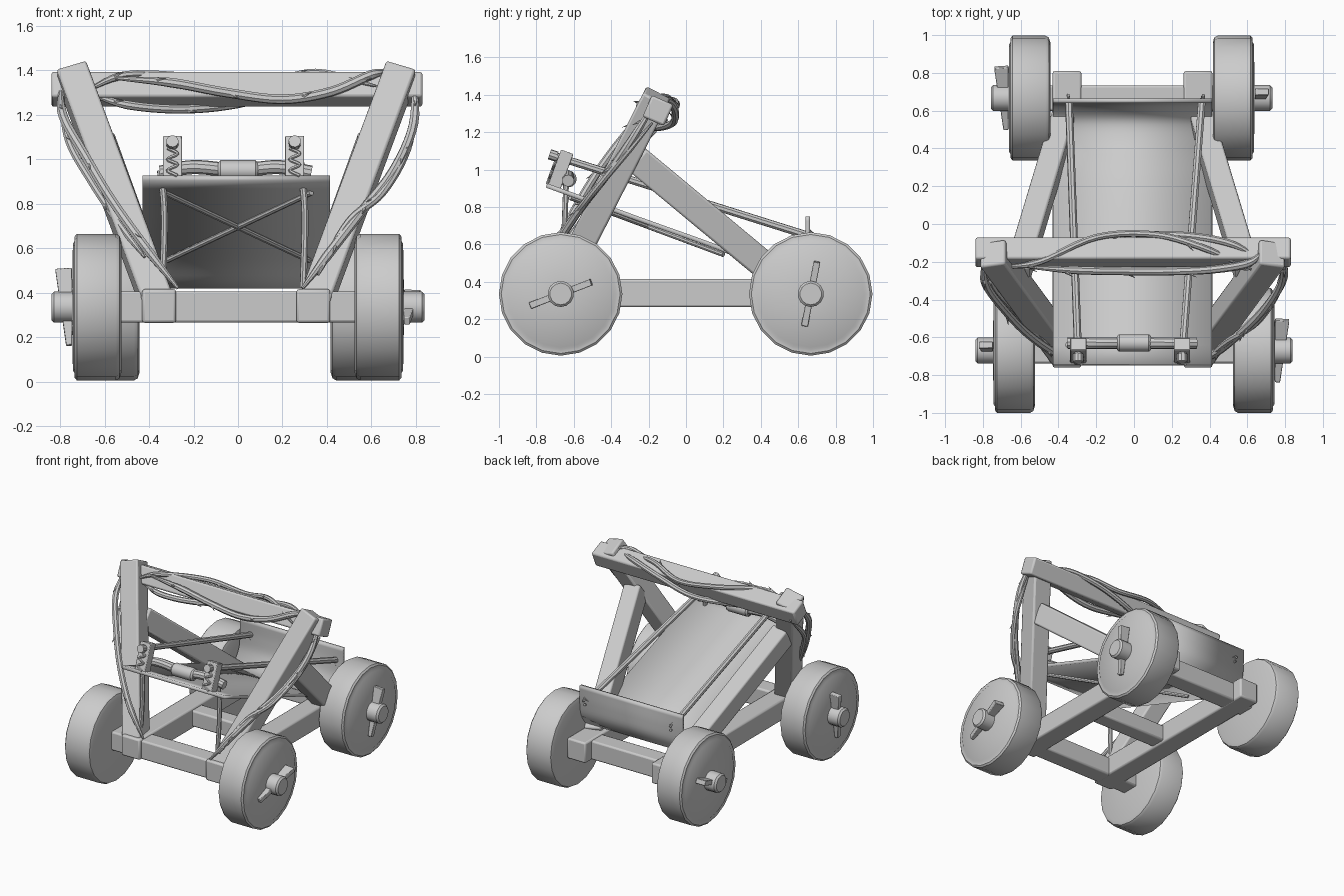
import bpy, bmesh, math
from mathutils import Vector, Matrix

if "Cube" in bpy.data.objects:
    bpy.data.objects.remove(bpy.data.objects["Cube"])

wood = bpy.data.materials.new("plain_grey")
wood.diffuse_color = (0.6, 0.6, 0.6, 1)
wood.use_nodes = True
wood.node_tree.nodes["Principled BSDF"].inputs["Base Color"].default_value = wood.diffuse_color


def finish(bm, name, bevel=0, angle=35):
    bmesh.ops.recalc_face_normals(bm, faces=bm.faces)
    me = bpy.data.meshes.new(name)
    bm.to_mesh(me)
    bm.free()
    me.materials.append(wood)
    ob = bpy.data.objects.new(name, me)
    bpy.context.collection.objects.link(ob)
    if bevel:
        m = ob.modifiers.new("soft_edges", 'BEVEL')
        m.width, m.segments = bevel, 2
    bpy.ops.object.select_all(action='DESELECT')
    ob.select_set(True)
    bpy.context.view_layer.objects.active = ob
    bpy.ops.object.shade_smooth_by_angle(angle=math.radians(angle))
    return ob


def basis(d, ref):
    d = d.normalized()
    x = (ref - d * ref.dot(d)).normalized()
    return Matrix((x, d.cross(x), d)).transposed()


def beam(name, p, q, w, d, ref=(1, 0, 0), bevel=0.012, taper=1):
    """Square timber from p to q; w is measured along ref."""
    p, q = Vector(p), Vector(q)
    b = basis(q - p, Vector(ref))
    bm = bmesh.new()
    rings = []
    for c, k in ((p, 1), (q, taper)):
        rings.append([bm.verts.new(c + b @ Vector((i * w * k / 2, j * d / 2, 0)))
                      for i, j in ((-1, -1), (1, -1), (1, 1), (-1, 1))])
    bm.faces.new(rings[0])
    bm.faces.new(rings[1])
    for i in range(4):
        j = (i + 1) % 4
        bm.faces.new((rings[0][i], rings[0][j], rings[1][j], rings[1][i]))
    return finish(bm, name, bevel)


def lathe(name, profile, centre, sides):
    """Profile of (x, radius) turned about the x axis."""
    bm = bmesh.new()
    rings = [[bm.verts.new(Vector(centre) + Vector((x, r * math.sin(a), r * math.cos(a))))
              for a in (2 * math.pi * i / sides for i in range(sides))] for x, r in profile]
    for a, b in zip(rings, rings[1:]):
        for i in range(sides):
            j = (i + 1) % sides
            bm.faces.new((a[i], a[j], b[j], b[i]))
    bm.faces.new(rings[0])
    bm.faces.new(rings[-1])
    return finish(bm, name)


def smooth_path(pts, n=6):
    """Catmull-Rom samples through the points."""
    pts = [Vector(p) for p in pts]
    e = [2 * pts[0] - pts[1]] + pts + [2 * pts[-1] - pts[-2]]
    out = []
    for a, b, c, d in zip(e, e[1:], e[2:], e[3:]):
        for i in range(n):
            t = i / n
            out.append(0.5 * (2 * b + (c - a) * t + (2 * a - 5 * b + 4 * c - d) * t * t
                              + (3 * b - a - 3 * c + d) * t ** 3))
    return out + [pts[-1]]


def tube(name, pts, r, sides=8, thorns=0, taper=False):
    path = smooth_path(pts) if len(pts) > 2 else [Vector(p) for p in pts]
    bm = bmesh.new()
    rings = []
    for i, c in enumerate(path):
        d = path[min(i + 1, len(path) - 1)] - path[max(i - 1, 0)]
        b = basis(d, Vector((0.3, 1, 0.2)))
        t = i / (len(path) - 1)
        k = r * (min(1, 0.35 + 4 * min(t, 1 - t)) if taper else 1)
        rings.append([bm.verts.new(c + b @ Vector((k * math.cos(a), k * math.sin(a), 0)))
                      for a in (2 * math.pi * s / sides for s in range(sides))])
    for a, b in zip(rings, rings[1:]):
        for i in range(sides):
            j = (i + 1) % sides
            bm.faces.new((a[i], a[j], b[j], b[i]))
    bm.faces.new(rings[0])
    bm.faces.new(rings[-1])
    # small thorns leaning along the stem
    for n in range(thorns):
        i = int((n + 0.7) / (thorns + 0.4) * (len(path) - 2))
        d = (path[i + 1] - path[i]).normalized()
        out = basis(d, Vector((0, -1, 0.5 - n % 2))) @ Vector((1, 0, 0))
        rot = basis(out + d * 1.5, Vector((0, 0.2, 1))).to_4x4()
        bmesh.ops.create_cone(bm, cap_ends=True, segments=5, radius1=0.009, radius2=0, depth=0.05,
                              matrix=Matrix.Translation(path[i] + out * (r + 0.006)) @ rot)
    return finish(bm, name)


WHEEL = [(0.112, 0.05), (0.108, 0.285), (0.1, 0.297), (0.1, 0.318), (0.09, 0.33),
         (-0.085, 0.33), (-0.102, 0.32), (-0.11, 0.295), (-0.11, 0.05)]
HUB = 0.335

# wheels, axles and tapered lock pins
for label, y, wx, end in (("front", -0.67, 0.635, 0.84), ("rear", 0.667, 0.54, 0.745)):
    off = 0 if label == "front" else -0.013
    beam(label + "_axle", (-wx + off, y, HUB), (wx + off, y, HUB), 0.135, 0.14, (0, 1, 0))
    for s, side in ((-1, "left"), (1, "right")):
        cx = s * wx + off
        lathe(f"{label}_{side}_wheel", [(s * x, r) for x, r in WHEEL], (cx, y, HUB), 20)
        tip = s * end + off
        lathe(f"{label}_{side}_hub",
              [(cx, 0.07), (tip - s * 0.012, 0.07), (tip, 0.058)], (0, y, HUB), 14)
        a = {("front", 1): 21, ("rear", 1): 79, ("front", -1): 80, ("rear", -1): 20}[(label, s)]
        d = Vector((0, math.cos(math.radians(a)), math.sin(math.radians(a)))) * 0.175
        c = Vector((cx + s * 0.15, y, HUB))
        beam(f"{label}_{side}_pin", c + d, c - d - Vector((s * 0.025, 0, 0)),
             0.075, 0.036, bevel=0.004, taper=0.35)

# side rails, legs, diagonal braces
for s, side in ((-1, "left"), (1, "right")):
    X = lambda x: s * x - 0.008
    beam(side + "_rail", (X(0.347), -0.76, 0.34), (X(0.347), 0.81, 0.34), 0.152, 0.152)
    beam(side + "_leg", (X(0.35), -0.69, 0.34), (X(0.742), -0.155, 1.395), 0.14, 0.145)
    beam(side + "_brace", (X(0.36), 0.56, 0.37), (X(0.61), -0.27, 1.06), 0.125, 0.15)
    lathe(side + "_bolt", [(-0.02, 0.012), (-0.014, 0.02), (0.014, 0.02), (0.02, 0.012)],
          (X(0.745), -0.225, 1.345), 8)

beam("middle_crossbeam", (-0.35, -0.08, 0.34), (0.34, -0.08, 0.34), 0.12, 0.12, (0, 1, 0))
beam("top_beam", (-0.84, -0.15, 1.315), (0.83, -0.15, 1.315), 0.125, 0.125, (0, 0.9, -0.4))

# sloping chute with an upturned rear lip
curve = smooth_path([(0, -0.745, 0.915), (0, -0.25, 0.735), (0, 0.23, 0.56), (0, 0.42, 0.455),
                     (0, 0.55, 0.435), (0, 0.63, 0.52), (0, 0.65, 0.63), (0, 0.652, 0.75)], 5)
bm = bmesh.new()
rows = [[bm.verts.new((x, p.y, p.z)) for x in (-0.43, 0.413)] for p in curve]
for a, b in zip(rows, rows[1:]):
    bm.faces.new((a[0], a[1], b[1], b[0]))
chute = finish(bm, "chute")
mod = chute.modifiers.new("thickness", 'SOLIDIFY')
mod.thickness, mod.offset = 0.024, 0

# guide poles with knobs, tilted end blocks and zigzag lacing
for side, xf, xb in (("left", -0.295, -0.345), ("right", 0.255, 0.36)):
    tube(side + "_pole", [(xb, 0.66, 0.645), (xf, -0.71, 1.075)], 0.021, 8, thorns=2)
    tube(side + "_knob", [(xf, -0.73, 1.082), (xf, -0.69, 1.069)], 0.028, 10)
    lo, hi = Vector((xf, -0.705, 0.905)), Vector((xf, -0.635, 1.095))
    beam(side + "_end_block", lo, hi, 0.085, 0.07, bevel=0.005)
    tube(side + "_lacing", [lo.lerp(hi, 0.05 + 0.13 * i) + Vector((0.022 * (-1) ** i, -0.04, 0.012))
                            for i in range(6)], 0.008, 6)
    x = xf * 1.15
    tube(side + "_stay", [(x - 0.01, -0.64, 0.95), (x + 0.005, -0.645, 0.82),
                          (x + 0.008, -0.65, 0.68), (x, -0.66, 0.42)], 0.016, 8)

# crossbar and thick grip between the poles
tube("crossbar", [(-0.35, -0.63, 0.94), (-0.2, -0.63, 0.965), (0, -0.63, 0.95),
                  (0.18, -0.63, 0.965), (0.33, -0.63, 0.94)], 0.032, 10)
lathe("grip", [(-0.09, 0.036), (-0.078, 0.046), (0.078, 0.046), (0.09, 0.036)],
      (0, -0.63, 0.95), 12)

# crossed rods under the chute
for s, name in ((-1, "first_cross_rod"), (1, "second_cross_rod")):
    tube(name, [(-0.33 * s, -0.62, 0.85), (0.32 * s, 0.2, 0.545)], 0.013, 8)

# thorny vines around the top beam and legs
tube("beam_front_vine", [(-0.55, -0.23, 1.365), (-0.3, -0.245, 1.345), (-0.05, -0.25, 1.3),
                         (0.2, -0.25, 1.27), (0.42, -0.24, 1.305), (0.6, -0.21, 1.38),
                         (0.68, -0.15, 1.395)], 0.022, 8, 4, True)
tube("beam_back_vine", [(-0.68, -0.19, 1.3), (-0.5, -0.22, 1.245), (-0.25, -0.16, 1.225),
                        (0, -0.07, 1.25), (0.25, -0.06, 1.32), (0.5, -0.1, 1.37),
                        (0.68, -0.19, 1.36)], 0.02, 8, 4, True)
tube("beam_over_vine", [(-0.68, -0.23, 1.31), (-0.5, -0.2, 1.38), (-0.2, -0.07, 1.37),
                        (0.1, -0.055, 1.34), (0.35, -0.12, 1.39), (0.62, -0.24, 1.33)],
     0.018, 8, 3, True)
tube("left_leg_vine", [(-0.8, -0.2, 1.32), (-0.785, -0.32, 1.19), (-0.69, -0.45, 1.02),
                       (-0.57, -0.575, 0.82), (-0.42, -0.68, 0.61), (-0.27, -0.73, 0.42)],
     0.022, 8, 3, True)
tube("left_outer_vine", [(-0.79, -0.1, 1.27), (-0.76, -0.3, 1.08), (-0.66, -0.43, 0.9),
                         (-0.54, -0.56, 0.72), (-0.42, -0.68, 0.56)], 0.018, 8, 2, True)
tube("right_leg_vine", [(0.79, -0.15, 1.38), (0.79, -0.29, 1.16), (0.7, -0.44, 0.95),
                        (0.56, -0.58, 0.77), (0.42, -0.69, 0.59), (0.29, -0.74, 0.42)],
     0.022, 8, 4, True)
tube("right_outer_vine", [(0.8, -0.18, 1.25), (0.76, -0.36, 1.04), (0.65, -0.52, 0.85),
                          (0.5, -0.62, 0.72), (0.36, -0.74, 0.48)], 0.018, 8, 2, True)
